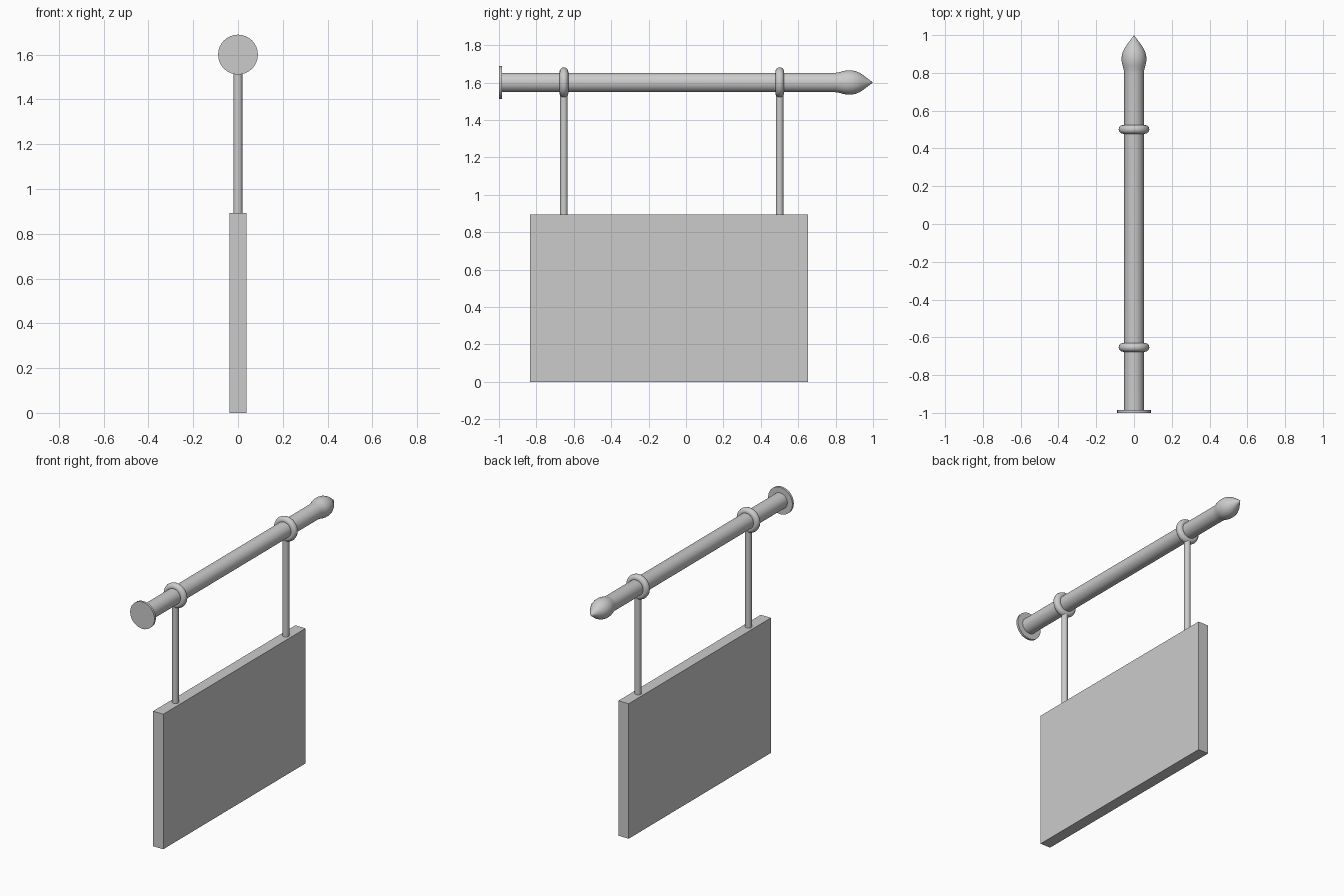
import bpy, bmesh, math
from mathutils import Matrix

if "Cube" in bpy.data.objects:
    bpy.data.objects.remove(bpy.data.objects["Cube"])

AXIS_Z = 1.6
RING_YS = (-0.653, 0.501)


def finish(name, bm, smooth=True):
    bmesh.ops.recalc_face_normals(bm, faces=bm.faces)
    mesh = bpy.data.meshes.new(name)
    bm.to_mesh(mesh)
    bm.free()
    obj = bpy.data.objects.new(name, mesh)
    bpy.context.collection.objects.link(obj)
    if smooth:
        bpy.ops.object.select_all(action='DESELECT')
        obj.select_set(True)
        bpy.context.view_layer.objects.active = obj
        bpy.ops.object.shade_smooth_by_angle(angle=math.radians(40))
    return obj


def lathe(name, profile, closed=False, steps=32):
    """Spin (y, radius) points around the pole axis."""
    bm = bmesh.new()
    verts = [bm.verts.new((0, y, AXIS_Z + r)) for y, r in profile]
    edges = [bm.edges.new(pair) for pair in zip(verts, verts[1:])]
    if closed:
        edges.append(bm.edges.new((verts[-1], verts[0])))
    bmesh.ops.spin(bm, geom=verts + edges, cent=(0, 0, AXIS_Z), axis=(0, 1, 0),
                   angle=math.tau, steps=steps, use_duplicate=False)
    bmesh.ops.remove_doubles(bm, verts=bm.verts, dist=1e-5)
    return finish(name, bm)


# Pole running into a bud-shaped finial
lathe("pole_with_finial", [
    (-0.99, 0), (-0.99, 0.052), (0.80, 0.052), (0.82, 0.055), (0.84, 0.061),
    (0.86, 0.065), (0.885, 0.065), (0.91, 0.06), (0.935, 0.048),
    (0.96, 0.03), (0.98, 0.015), (1.0, 0)])

# Round wall plate
lathe("wall_plate", [(-1.0, 0), (-1.0, 0.089), (-0.985, 0.089), (-0.985, 0)])

# Rings around the pole with hanging rods
for i, y in enumerate(RING_YS):
    section = [(y + 0.0235 * math.sin(math.tau * k / 12),
                0.058 + 0.0235 * math.cos(math.tau * k / 12)) for k in range(12)]
    lathe(f"hanger_ring_{i + 1}", section, closed=True)

    bottom, top = 0.88, 1.535
    bm = bmesh.new()
    bmesh.ops.create_cone(bm, cap_ends=True, segments=24, radius1=0.02, radius2=0.02,
                          depth=top - bottom,
                          matrix=Matrix.Translation((0, y, (top + bottom) / 2)))
    finish(f"hanger_rod_{i + 1}", bm)

# Sign board
bm = bmesh.new()
bmesh.ops.create_cube(bm, size=1, matrix=Matrix.Translation((0, -0.091, 0.4465))
                      @ Matrix.Diagonal((0.075, 1.487, 0.893, 1)))
finish("sign_board", bm, smooth=False)
